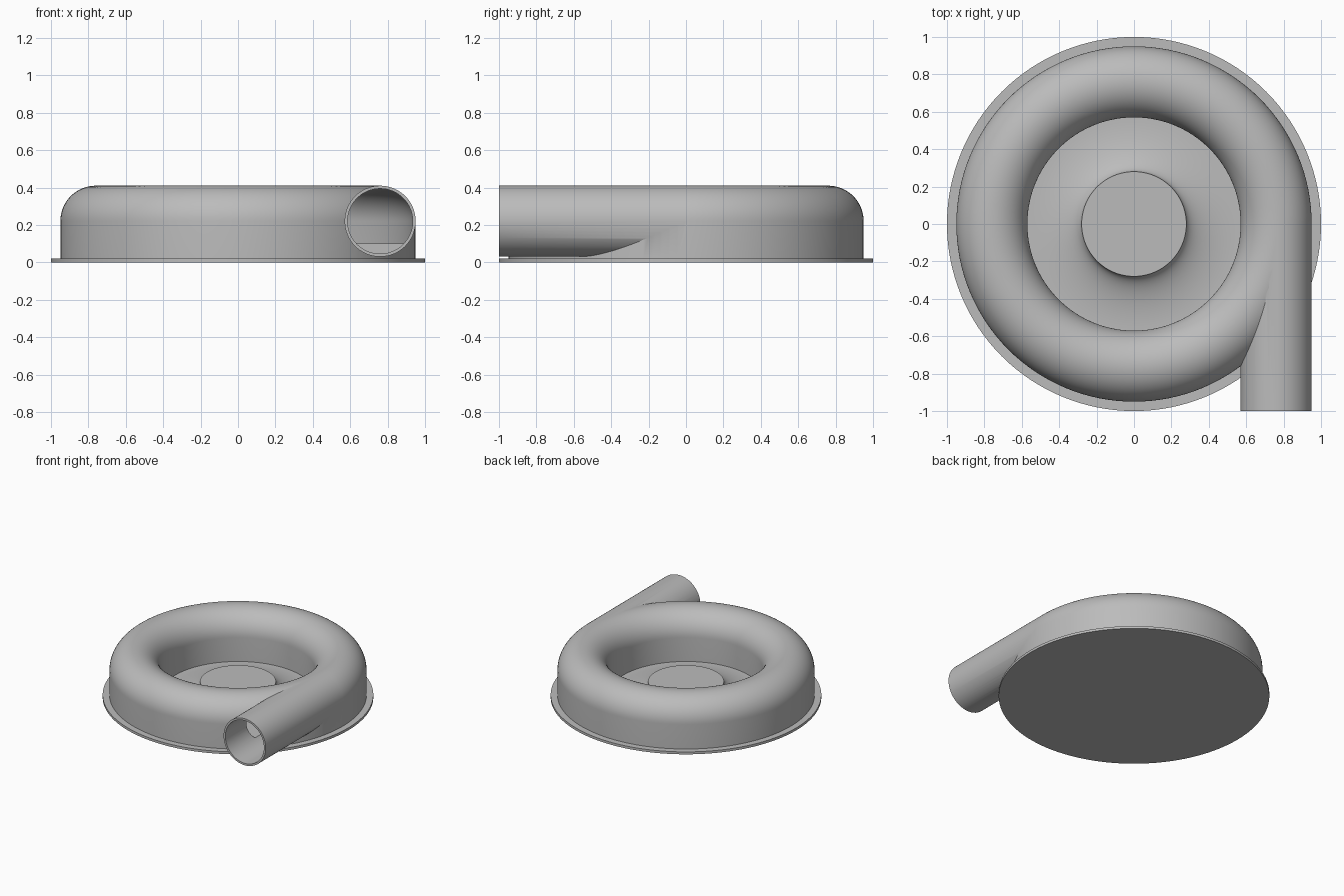
import bpy, bmesh
from math import pi, sin, cos
from mathutils import Matrix, Vector

RING, TUBE, AXIS_Z, WALL = 0.76, 0.19, 0.22, 0.015
SEGMENTS = 128

cube = bpy.data.objects.get("Cube")
if cube:
    bpy.data.objects.remove(cube)

grey = bpy.data.materials.new("plain grey")
grey.use_nodes = True
colour = (0.5, 0.5, 0.5, 1)
grey.diffuse_color = colour
grey.node_tree.nodes["Principled BSDF"].inputs["Base Color"].default_value = colour


def finish(name, bm):
    bmesh.ops.remove_doubles(bm, verts=bm.verts, dist=1e-5)
    bmesh.ops.recalc_face_normals(bm, faces=bm.faces)
    mesh = bpy.data.meshes.new(name)
    bm.to_mesh(mesh)
    bm.free()
    mesh.materials.append(grey)
    obj = bpy.data.objects.new(name, mesh)
    bpy.context.collection.objects.link(obj)
    return obj


def revolve(name, profile, closed=False):
    """Turn an (r, z) profile around the z axis."""
    bm = bmesh.new()
    verts = [bm.verts.new((r, 0, z)) for r, z in profile]
    pairs = list(zip(verts, verts[1:]))
    if closed:
        pairs.append((verts[-1], verts[0]))
    edges = [bm.edges.new(p) for p in pairs]
    bmesh.ops.spin(bm, geom=verts + edges, cent=(0, 0, 0), axis=(0, 0, 1),
                   angle=2 * pi, steps=SEGMENTS, use_merge=True)
    return finish(name, bm)


def pipe(name, radius, y0, y1):
    """Solid cylinder along y on the outlet axis."""
    bm = bmesh.new()
    place = Matrix.Translation(Vector((RING, (y0 + y1) / 2, AXIS_Z))) @ Matrix.Rotation(pi / 2, 4, "X")
    bmesh.ops.create_cone(bm, cap_ends=True, segments=64, radius1=radius,
                          radius2=radius, depth=y1 - y0, matrix=place)
    return finish(name, bm)


def dome(radius, floor):
    """Cross-section with straight sides and a round top."""
    arc = [(RING + radius * cos(pi * i / 32), AXIS_Z + radius * sin(pi * i / 32))
           for i in range(33)]
    return [(RING - radius, floor), (RING + radius, floor)] + arc


def combine(target, tool, operation):
    tool.hide_render = True
    mod = target.modifiers.new(operation.lower(), "BOOLEAN")
    mod.operation, mod.object, mod.solver = operation, tool, "EXACT"
    bpy.context.view_layer.objects.active = target
    bpy.ops.object.modifier_apply(modifier=mod.name)
    bpy.data.objects.remove(tool)


# Thin round base plate
plate = revolve("base_plate", [(0, 0), (1, 0), (1, 0.02), (0, 0.02)])

# Central hub with a concave flare running out to the ring
flare = [(0.57 - 0.29 * sin(pi / 2 * i / 20), 0.13 - 0.105 * cos(pi / 2 * i / 20))
         for i in range(21)]
hub = revolve("hub", [(0, 0.01), (0.58, 0.01), (0.58, 0.025)] + flare + [(0, 0.13)])

# Hollow ring casing with a tangential outlet pipe
casing = revolve("volute_casing", dome(TUBE, 0.01), closed=True)
combine(casing, pipe("outlet_pipe", TUBE, -1, -0.005), "UNION")
combine(casing, revolve("cavity", dome(TUBE - WALL, 0.1), closed=True), "DIFFERENCE")
combine(casing, pipe("bore", TUBE - WALL - 0.001, -1.1, -0.013), "DIFFERENCE")

# Smooth shading with sharp rims
bpy.ops.object.select_all(action="DESELECT")
for part in (plate, hub, casing):
    part.select_set(True)
bpy.context.view_layer.objects.active = casing
bpy.ops.object.shade_smooth_by_angle(angle=pi / 6)
